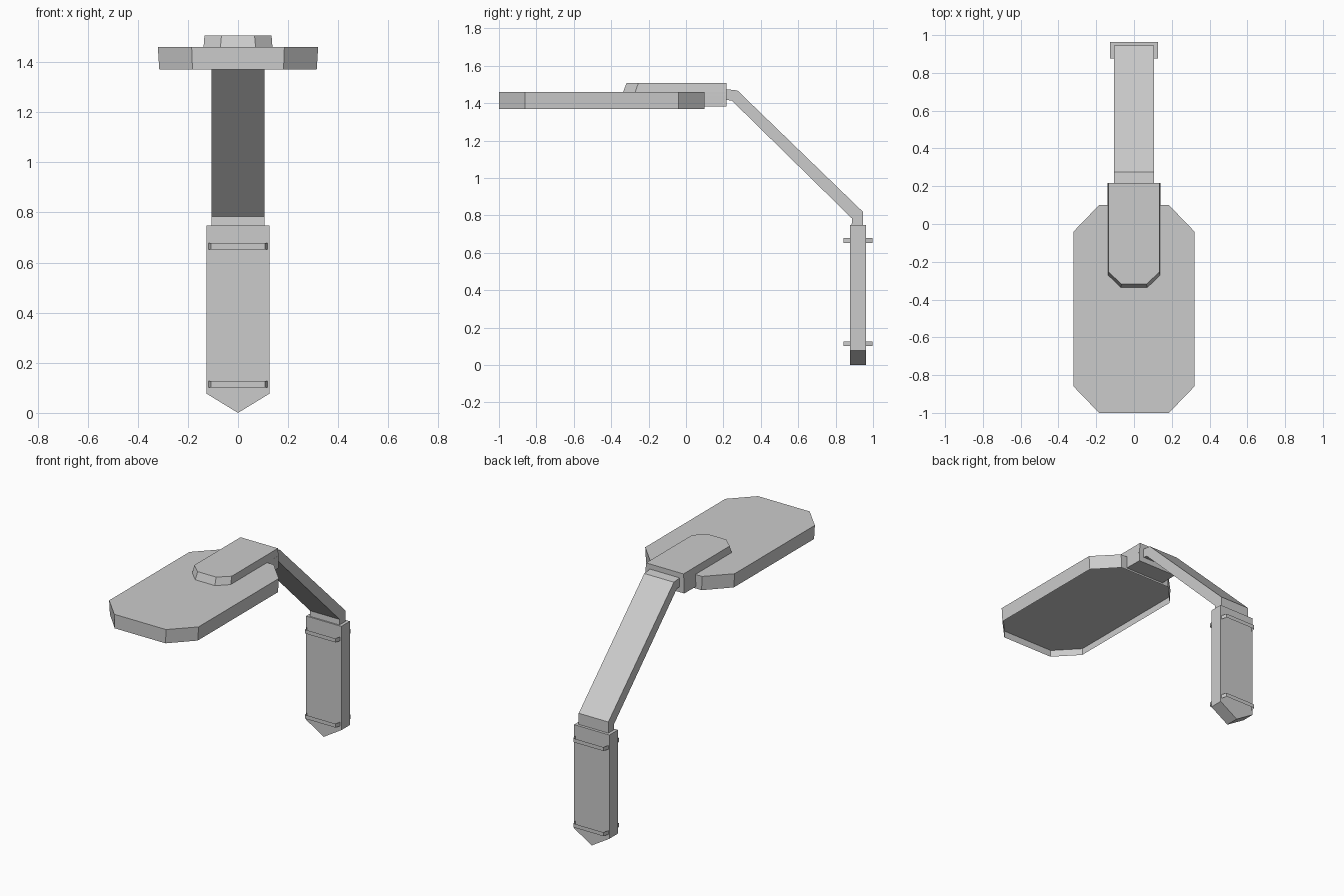
import bpy
import bmesh

cube = bpy.data.objects.get("Cube")
if cube:
    bpy.data.objects.remove(cube)

grey = bpy.data.materials.new("light_grey_metal")
grey.use_nodes = True
grey.diffuse_color = (0.6, 0.6, 0.6, 1)
grey.node_tree.nodes["Principled BSDF"].inputs["Base Color"].default_value = (0.6, 0.6, 0.6, 1)


def loft(name, rings, closed=True):
    """Join matching 3D outlines with flat sides; closed outlines get end caps."""
    bm = bmesh.new()
    loops = [[bm.verts.new(p) for p in ring] for ring in rings]
    n = len(loops[0])
    for a, b in zip(loops, loops[1:]):
        for i in range(n if closed else n - 1):
            j = (i + 1) % n
            bm.faces.new((a[i], a[j], b[j], b[i]))
    if closed:
        bm.faces.new(loops[0][::-1])
        bm.faces.new(loops[-1])
        bmesh.ops.recalc_face_normals(bm, faces=bm.faces)
    mesh = bpy.data.meshes.new(name)
    bm.to_mesh(mesh)
    bm.free()
    mesh.materials.append(grey)
    obj = bpy.data.objects.new(name, mesh)
    bpy.context.collection.objects.link(obj)
    return obj


def mirrored(half, z):
    """Complete a right-hand outline across x = 0 at height z."""
    return [(x, y, z) for x, y in half] + [(-x, y, z) for x, y in reversed(half)]


# Lamp head: slab with four cut corners and a shallow recess underneath
head_top = [(0.185, -1.0), (0.32, -0.86), (0.32, -0.04), (0.185, 0.1)]
head_rim = [(x * 0.982, y) for x, y in head_top]
head_panel = [(x * 0.98, y * 0.997) for x, y in head_top]
loft("lamp_head", [mirrored(head_panel, 1.412), mirrored(head_rim, 1.37),
                   mirrored(head_top, 1.46)])

# Housing on top of the head: cut front corners and sloping nose
housing_base = [(0.072, -0.344), (0.139, -0.278), (0.139, 0.217)]
housing_top = [(0.066, -0.318), (0.134, -0.255), (0.134, 0.217)]
loft("arm_housing", [mirrored(housing_base, 1.44), mirrored(housing_top, 1.507)])

# Rear block of the housing, dropping behind the head
loft("housing_rear_block", [mirrored([(0.141, 0.098), (0.139, 0.217)], 1.382),
                            mirrored([(0.138, 0.098), (0.138, 0.217)], 1.46)])

# Bent arm from the housing down to the post bracket
arm = [(0.2, 1.476), (0.275, 1.468), (0.945, 0.82), (0.945, 0.74),
       (0.885, 0.74), (0.888, 0.783), (0.246, 1.413), (0.2, 1.42)]
loft("bent_arm", [[(x, y, z) for y, z in arm] for x in (-0.106, 0.106)])

# Mounting bracket with a pointed lower end
bracket = [(0, 0), (0.126, 0.077), (0.126, 0.748), (-0.126, 0.748), (-0.126, 0.077)]
front, back = 0.876, 0.963
loft("mounting_bracket", [[(x, y, z) for x, z in bracket] for y in (front, back)])

# Thin strap loops on the front and back of the bracket
middle = (front + back) / 2
strap = [(-0.118, front), (-0.108, 0.841), (0.108, 0.841), (0.118, front)]
for level, low in (("lower", 0.102), ("upper", 0.653)):
    for side, s in (("front", 1), ("back", -1)):
        path = [(s * x, middle + s * (y - middle)) for x, y in strap]
        loft(f"{level}_{side}_strap",
             [[(x, y, z) for x, y in path] for z in (low, low + 0.025)], closed=False)
